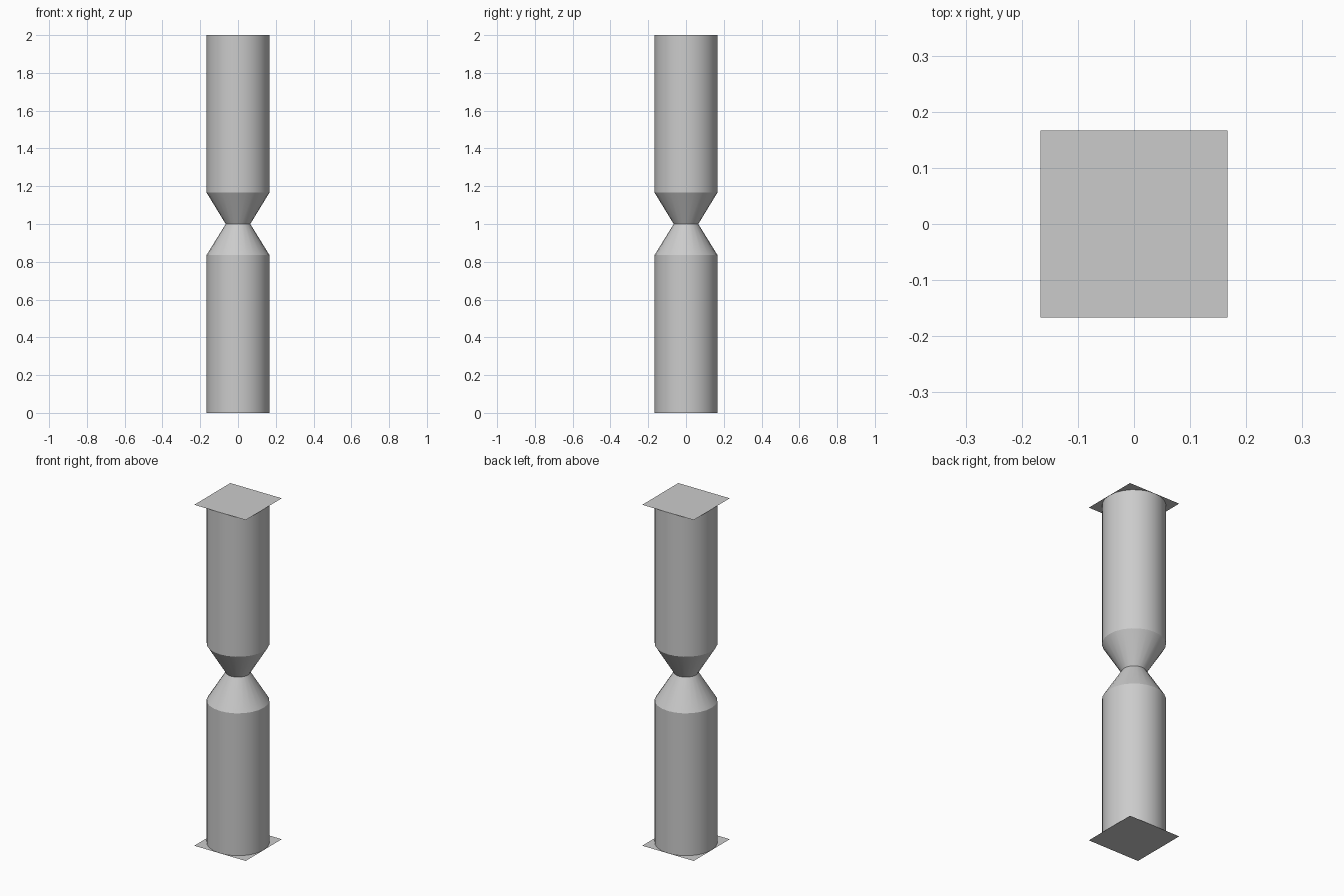
import bpy
import math

if "Cube" in bpy.data.objects:
    bpy.data.objects.remove(bpy.data.objects["Cube"])

R, NECK, SIDES = 0.167, 0.065, 24


def half_column(name, z_end, z_shoulder, z_neck):
    # Open lathe: straight shaft, then a taper to the narrow waist
    rings = [(R, z_end), (R, z_shoulder), (NECK, z_neck)]
    verts = [(r * math.cos(2 * math.pi * i / SIDES),
              r * math.sin(2 * math.pi * i / SIDES), z)
             for r, z in rings for i in range(SIDES)]
    faces = []
    for k in range(len(rings) - 1):
        for i in range(SIDES):
            j = (i + 1) % SIDES
            f = [k * SIDES + i, k * SIDES + j,
                 (k + 1) * SIDES + j, (k + 1) * SIDES + i]
            faces.append(f if z_neck > z_end else f[::-1])
    mesh = bpy.data.meshes.new(name)
    mesh.from_pydata(verts, [], faces)
    obj = bpy.data.objects.new(name, mesh)
    bpy.context.collection.objects.link(obj)
    bpy.ops.object.select_all(action='DESELECT')
    obj.select_set(True)
    bpy.context.view_layer.objects.active = obj
    bpy.ops.object.shade_smooth_by_angle(angle=math.radians(31))


def end_plate(name, z, flip):
    # Thin square sheet closing the column end
    bpy.ops.mesh.primitive_plane_add(size=2 * R, location=(0, 0, z))
    obj = bpy.context.object
    obj.name = name
    if flip:
        obj.data.flip_normals()


half_column("lower_column", 0.0, 0.835, 1.0)
half_column("upper_column", 2.0, 1.167, 1.0)
end_plate("bottom_plate", 0.0, True)
end_plate("top_plate", 2.0, False)
